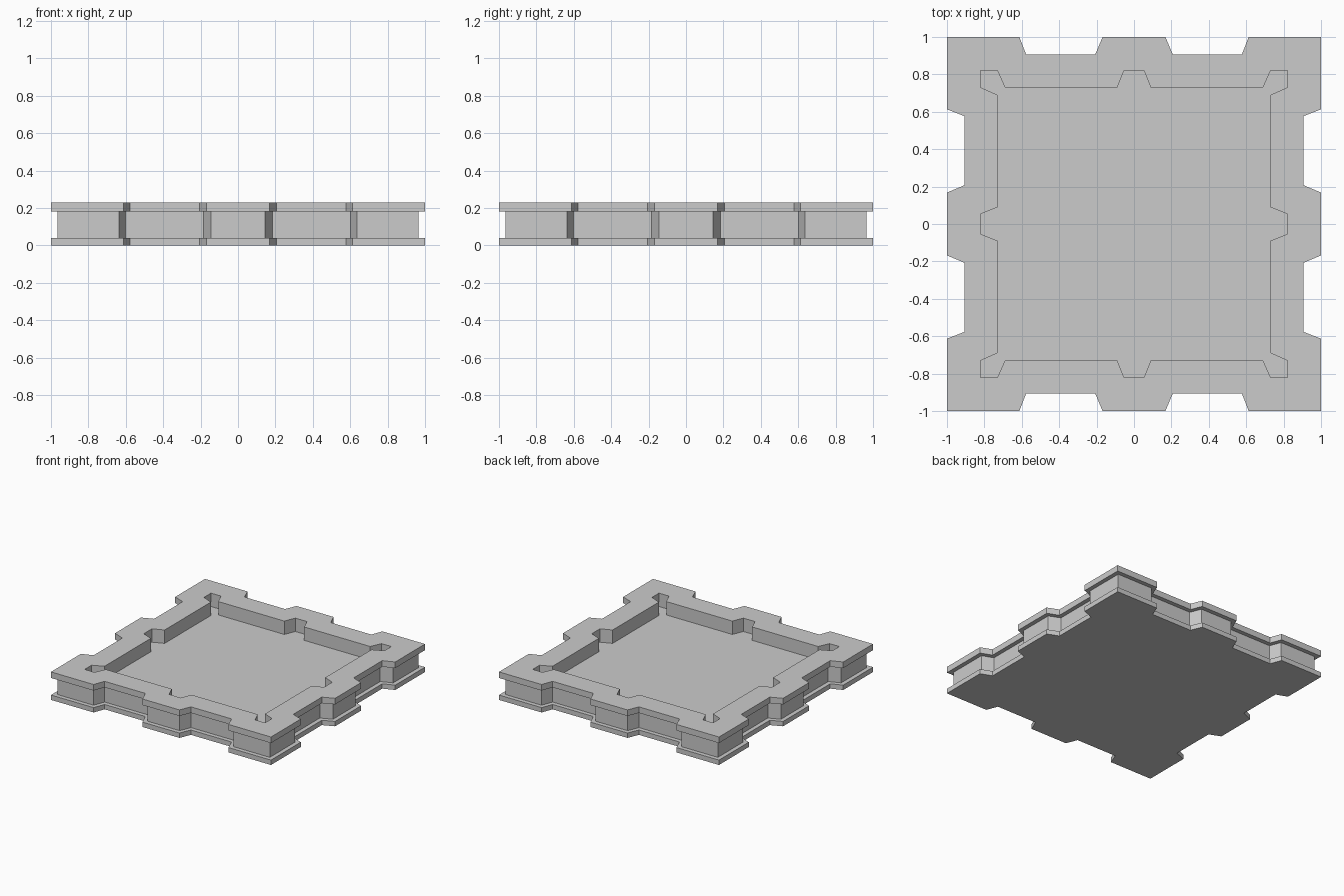
import bpy
import bmesh
from mathutils import Vector, Matrix

cube = bpy.data.objects.get("Cube")
if cube:
    bpy.data.objects.remove(cube, do_unlink=True)

# Flat grey stone
stone = bpy.data.materials.new("grey stone")
stone.use_nodes = True
grey = (0.6, 0.6, 0.6, 1)
stone.diffuse_color = grey
stone.node_tree.nodes["Principled BSDF"].inputs["Base Color"].default_value = grey


def outline(half_side):
    """Mirror half of one notched side, then turn it around the square."""
    side = half_side + [(-x, y) for x, y in reversed(half_side[1:])]
    return [Matrix.Rotation(-turn * 1.5707963, 2) @ Vector(p)
            for turn in range(4) for p in side]


def inset(points, distance):
    """Move every edge of a clockwise outline inwards by one distance."""
    result = []
    for i, p in enumerate(points):
        a = (p - points[i - 1]).normalized()
        b = (points[(i + 1) % len(points)] - p).normalized()
        na, nb = Vector((a.y, -a.x)), Vector((b.y, -b.x))
        result.append(p + (na + nb) * distance / (1 + na.dot(nb)))
    return result


# Outline with corner and middle buttresses, and pocket with matching niches
outer = outline([(-1, 1), (-0.613, 1), (-0.577, 0.907), (-0.207, 0.907), (-0.168, 1)])
waist = inset(outer, 0.035)
pocket = outline([(-0.82, 0.82), (-0.73, 0.82), (-0.69, 0.73), (-0.09, 0.73), (-0.053, 0.82)])

# Base plate, recessed wall, overhanging rim, then down into the courtyard
layers = [(outer, 0), (outer, 0.04), (waist, 0.04), (waist, 0.18),
          (outer, 0.18), (outer, 0.23), (pocket, 0.23), (pocket, 0.12)]

bm = bmesh.new()
rings = [[bm.verts.new((p.x, p.y, z)) for p in pts] for pts, z in layers]
for low, high in zip(rings, rings[1:]):
    for i in range(len(low)):
        bm.faces.new((low[i - 1], low[i], high[i], high[i - 1]))
bm.faces.new(rings[0])
bm.faces.new(rings[-1])
bmesh.ops.recalc_face_normals(bm, faces=bm.faces)

mesh = bpy.data.meshes.new("walled_platform")
bm.to_mesh(mesh)
bm.free()
mesh.materials.append(stone)
bpy.context.collection.objects.link(bpy.data.objects.new("walled_platform", mesh))
